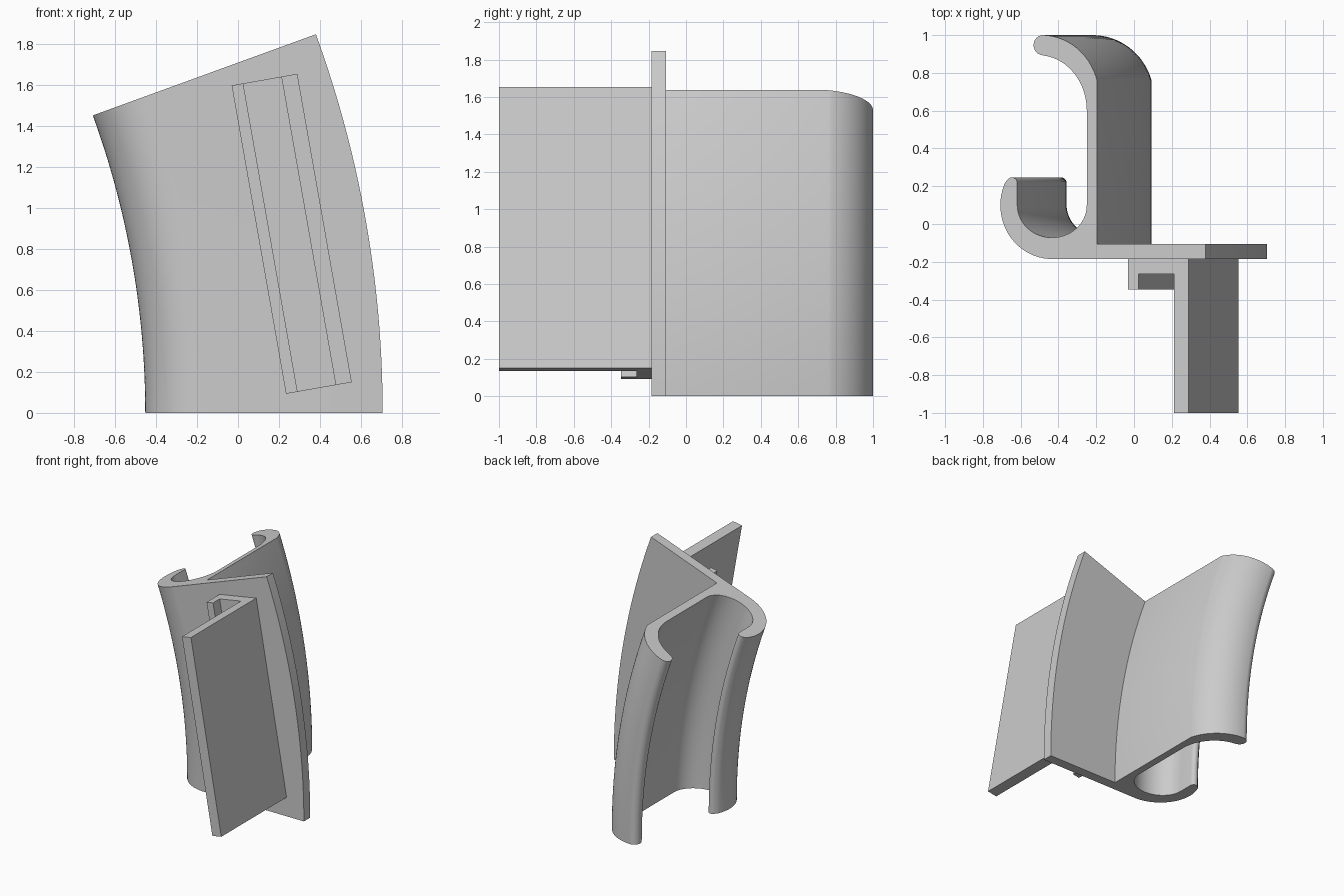
import bpy, bmesh
from math import sin, cos, radians
from mathutils import Vector, Matrix

cube = bpy.data.objects.get("Cube")
if cube:
    bpy.data.objects.remove(cube, do_unlink=True)

grey = bpy.data.materials.new("plain grey")
grey.use_nodes = True
COLOUR = (0.6, 0.6, 0.6, 1)
grey.diffuse_color = COLOUR
grey.node_tree.nodes["Principled BSDF"].inputs["Base Color"].default_value = COLOUR


def arc(cx, cy, rx, ry, start, end, steps=18):
    """Points along an elliptical arc, angles in degrees."""
    angles = [radians(start + (end - start) * i / steps) for i in range(steps + 1)]
    return [(cx + rx * cos(a), cy + ry * sin(a)) for a in angles]


def sweep(name, outline, matrices):
    """Solid made by carrying a closed x-y outline through a list of transforms."""
    bm = bmesh.new()
    rings = [[bm.verts.new(m @ Vector((x, y, 0))) for x, y in outline] for m in matrices]
    n = len(outline)
    for low, high in zip(rings, rings[1:]):
        for i in range(n):
            j = (i + 1) % n
            bm.faces.new((low[i], low[j], high[j], high[i]))
    bm.faces.new(rings[0][::-1])
    bm.faces.new(rings[-1])
    bmesh.ops.recalc_face_normals(bm, faces=bm.faces)
    mesh = bpy.data.meshes.new(name)
    bm.to_mesh(mesh)
    bm.free()
    mesh.materials.append(grey)
    obj = bpy.data.objects.new(name, mesh)
    bpy.context.collection.objects.link(obj)
    bpy.ops.object.select_all(action='DESELECT')
    obj.select_set(True)
    bpy.context.view_layer.objects.active = obj
    bpy.ops.object.shade_smooth_by_angle(angle=radians(30))
    return obj


# Curved rail: flange, web and two hooks in one section
section = [(0.705, -0.185), (0.705, -0.106), (0.0925, -0.106)]
section += arc(-0.22, 0.67, 0.325, 0.33, 16, 88)       # outside of the large hook
section += arc(-0.212, 0.947, 0.053, 0.053, 92, 268, 12)  # rounded lip
section += arc(-0.24, 0.6, 0.275, 0.294, 85, 0)        # inside of the large hook
section += arc(-0.161, 0.1, 0.196, 0.172, 0, -180, 28)  # inside of the small hook
section += arc(-0.387, 0.217, 0.03, 0.03, 0, 150, 8)   # small rounded lip
section += arc(-0.162, 0.1, 0.29, 0.285, 155, 270, 24)  # outside of the small hook

# The section swings through 20 degrees about a distant axis along y
pivot = Matrix.Translation((-4.69, 0, 0))
STEPS = 32
swing = [pivot @ Matrix.Rotation(radians(-20 * i / STEPS), 4, 'Y') @ pivot.inverted()
         for i in range(STEPS + 1)]
sweep("curved_hook_rail", section, swing)

# Straight tilted fin with a small return lip beside it
fin = [(0, -0.185), (0, -0.347), (0.057, -0.347), (0.057, -0.265),
       (0.246, -0.265), (0.246, -1), (0.325, -1), (0.325, -0.185)]
base = Matrix.Translation((0.234, 0, 0.093)) @ Matrix.Rotation(radians(-10), 4, 'Y')
sweep("front_fin", fin, [base, base @ Matrix.Translation((0, 0, 1.526))])
